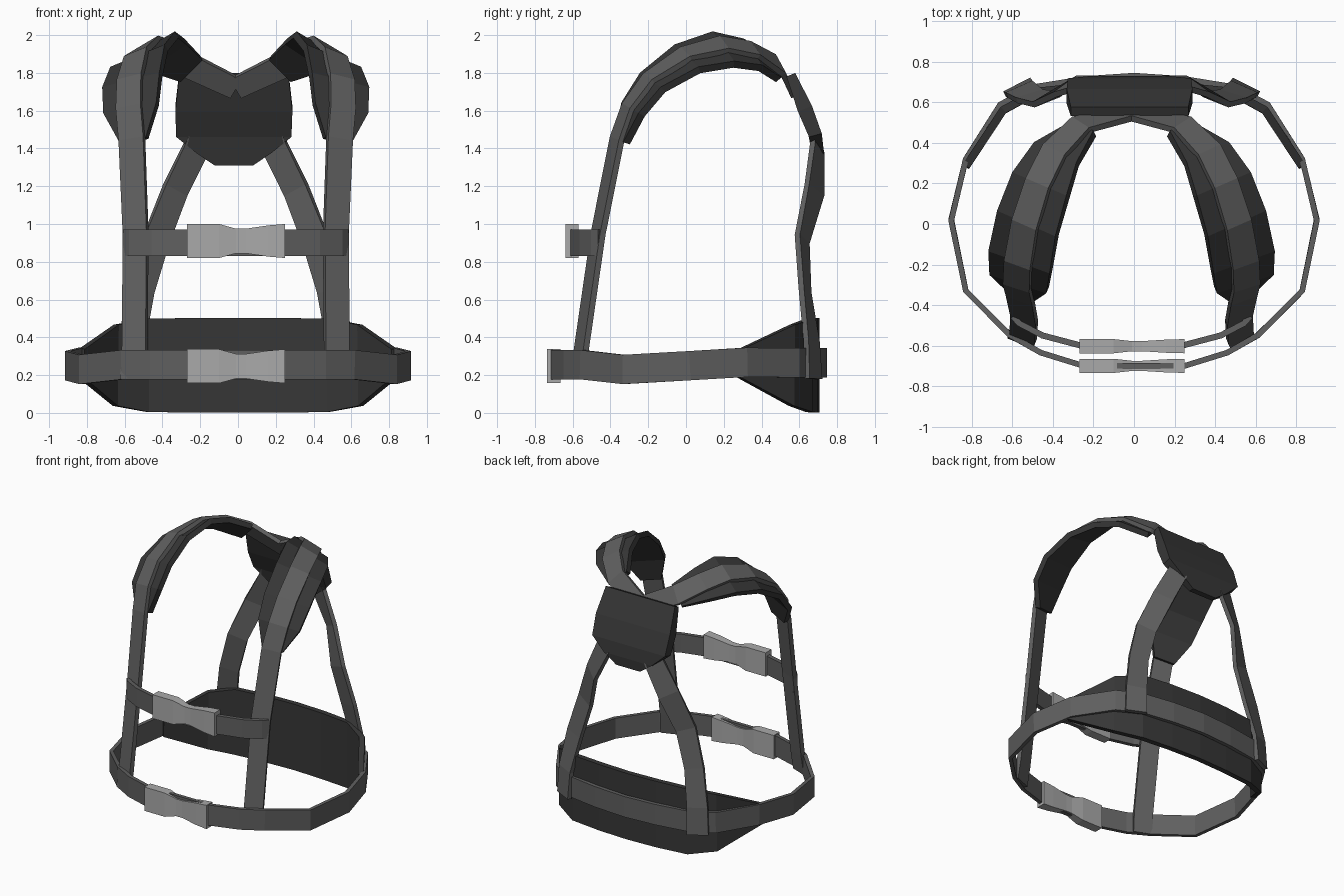
import bpy, bmesh
from mathutils import Vector

if "Cube" in bpy.data.objects:
    bpy.data.objects.remove(bpy.data.objects["Cube"])


def material(name, v):
    m = bpy.data.materials.new(name)
    m.diffuse_color = (v, v, v, 1)
    m.use_nodes = True
    m.node_tree.nodes["Principled BSDF"].inputs["Base Color"].default_value = m.diffuse_color
    return m


STRAP = material("strap grey", 0.115)
PAD = material("padding charcoal", 0.038)
BUCKLE = material("buckle light grey", 0.40)


def ribbon(name, mat, stations, thick=0.03, off=0.0, cx=0.0, side=1, closed=False):
    """Flat band through stations of (centre, width, width direction[, thickness])."""
    bm = bmesh.new()
    pts = [Vector(s[0]) for s in stations]
    n = len(pts)
    rings = []
    for i, s in enumerate(stations):
        if closed:
            a, b = pts[i - 1], pts[(i + 1) % n]
            d1, d2 = pts[i] - a, b - pts[i]
        else:
            d1 = pts[i] - pts[i - 1] if i else pts[1] - pts[0]
            d2 = pts[i + 1] - pts[i] if i < n - 1 else d1
        t = (d1.normalized() + d2.normalized()).normalized()
        w = Vector(s[2])
        w = (w - t * w.dot(t)).normalized()
        nr = t.cross(w)
        th = s[3] if len(s) > 3 else thick
        ring = []
        for u, v in ((-1, -1), (1, -1), (1, 1), (-1, 1)):
            p = pts[i] + w * (u * s[1] / 2) + nr * (off + v * th / 2)
            ring.append(bm.verts.new((cx + side * p.x, p.y, p.z)))
        rings.append(ring)
    for i in range(n if closed else n - 1):
        r, q = rings[i], rings[(i + 1) % n]
        for k in range(4):
            j = (k + 1) % 4
            bm.faces.new((r[k], r[j], q[j], q[k]))
    if not closed:
        bm.faces.new(rings[0])
        bm.faces.new(rings[-1])
    bmesh.ops.recalc_face_normals(bm, faces=bm.faces)
    me = bpy.data.meshes.new(name)
    bm.to_mesh(me)
    bm.free()
    me.materials.append(mat)
    ob = bpy.data.objects.new(name, me)
    bpy.context.collection.objects.link(ob)
    return ob


def mirrored(half):
    """Complete a right-half path whose first and last points may lie on x = 0."""
    left = [((-p[0], p[1], p[2]), w, d) for p, w, d in reversed(half) if p[0] > 0.001]
    return half + left


UP = (0, 0, 1)
AX = -0.012  # symmetry axis of the upper harness

# Waist belt
belt = [(0, -.70, .255), (.25, -.70, .255), (.46, -.635, .255), (.61, -.55, .255),
        (.83, -.33, .23), (.902, .02, .25), (.83, .32, .268), (.66, .59, .265),
        (.50, .675, .265), (.25, .715, .265), (0, .732, .265)]
ribbon("waist_belt", STRAP, mirrored([(p, .155, UP) for p in belt]), .028, closed=True)

# Lumbar pad inside the belt
lumbar = [((.84, .29, .262), .15, UP), ((.655, .57, .252), .43, UP),
          ((.48, .665, .252), .495, UP), ((.24, .69, .252), .50, UP), ((0, .70, .252), .50, UP)]
ribbon("lumbar_pad", PAD, mirrored(lumbar), .04, off=-.012)

# Shoulder straps, shoulder pads and back straps
front = (1, .4, 0)
shoulder = [((.545, -.575, .18), .135, front),
            ((.535, -.555, .33), .135, front),
            ((.530, -.465, .95), .135, front),
            ((.550, -.365, 1.45), .14, front),
            ((.565, -.305, 1.62), .14, (1, .35, -.15)),
            ((.560, -.195, 1.77), .14, (1, .25, -.35)),
            ((.525, .00, 1.90), .14, (1, .15, -.5)),
            ((.460, .20, 1.95), .14, (1, .2, -.55)),
            ((.380, .36, 1.92), .14, (.75, .35, -.5)),
            ((.250, .49, 1.84), .14, (.4, .45, -.75)),
            ((.000, .55, 1.72), .12, (.3, .4, -.85))]
pad_widths = [.15, .30, .33, .335, .33, .27, .17]
pad = [(s[0], w, s[2]) for s, w in zip(shoulder[3:10], pad_widths)]
back = [((.14, .66, 1.55), .14, (1, -.2, .3)),
        ((.21, .695, 1.40), .14, (1, -.4, .4)),
        ((.32, .68, 1.18), .15, (1, -.7, .4)),
        ((.42, .615, .92), .145, (1, -.4, .3)),
        ((.50, .63, .65), .14, (1, -.3, .2)),
        ((.55, .665, .38), .145, (1, -.45, .1)),
        ((.56, .675, .18), .15, (1, -.5, 0))]
for tag, s in (("right", 1), ("left", -1)):
    ribbon("shoulder_strap_" + tag, STRAP, shoulder, .032, cx=AX, side=s)
    ribbon("shoulder_pad_" + tag, PAD, pad, .04, off=.03, cx=AX, side=s)
    ribbon("back_strap_" + tag, STRAP, back, .03, cx=AX, side=s)

# Upper back panel
panel = [((0, .555, 1.79), .58, (1, 0, 0), .05), ((0, .63, 1.61), .62, (1, 0, 0), .08),
         ((0, .685, 1.47), .61, (1, 0, 0), .07), ((0, .70, 1.38), .40, (1, 0, 0), .06),
         ((0, .705, 1.31), .20, (1, 0, 0), .04)]
ribbon("back_panel", PAD, panel, cx=-.022)

# Chest strap
chest = [(.585, -.455, .90), (.555, -.49, .90), (.44, -.55, .90), (.25, -.60, .90)]
chest = [(p, .14, UP) for p in chest]
path = [((-p[0], p[1], p[2]), w, d) for p, w, d in chest] + chest[::-1]
ribbon("chest_strap", STRAP, path, .03, cx=AX)

# Buckles, waisted in the middle
for name, y, z in (("chest_buckle", -.603, .91), ("waist_buckle", -.70, .247)):
    shape = [(-.26, .18, .07), (-.09, .18, .07), (0, .13, .05), (.05, .13, .05),
             (.17, .165, .065), (.26, .18, .07)]
    ribbon(name, BUCKLE, [((x, y, z), h, UP, t) for x, h, t in shape], cx=-.01)
